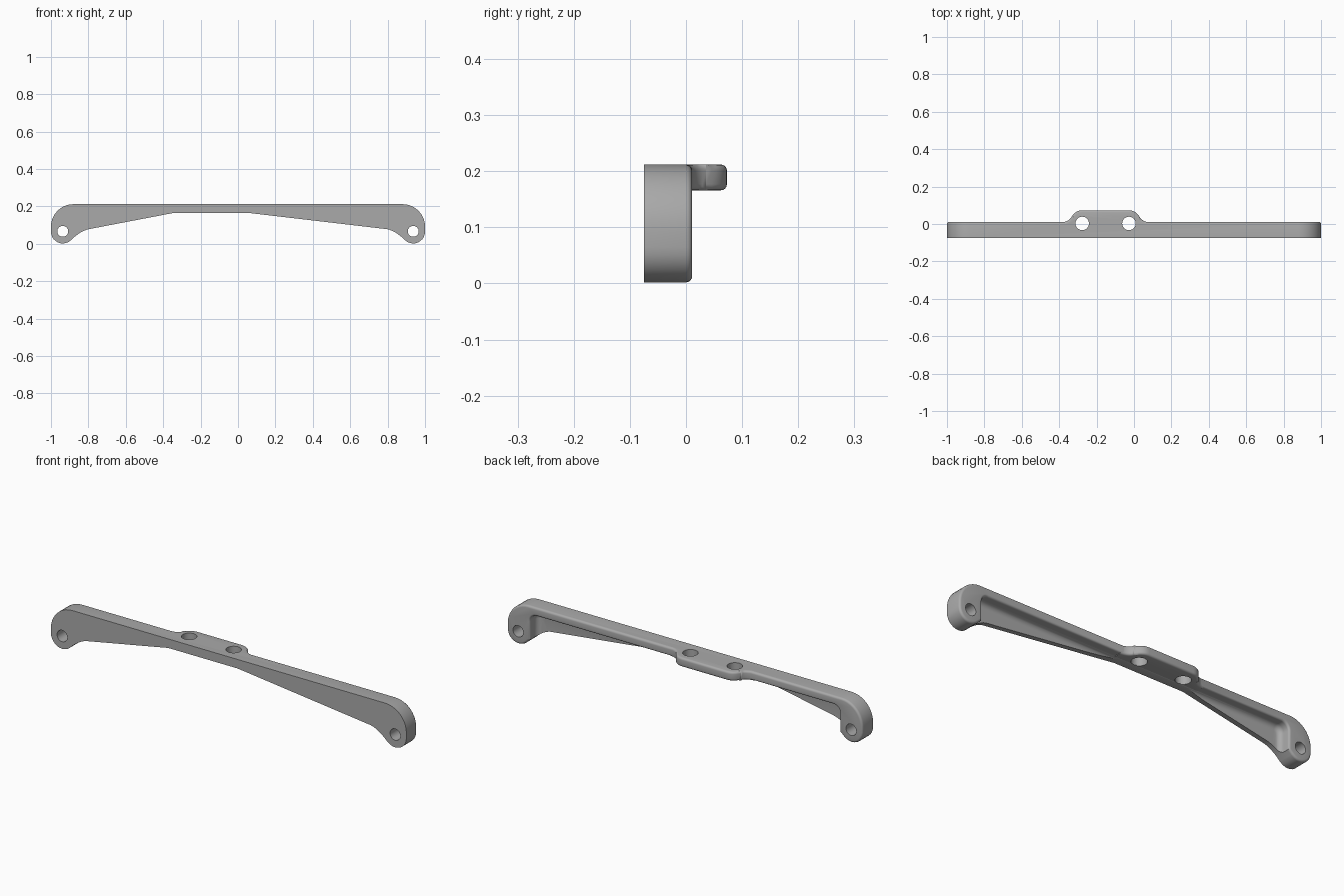
import bpy, bmesh
from math import sin, cos, pi, radians
from mathutils import Vector

cube = bpy.data.objects.get("Cube")
if cube:
    bpy.data.objects.remove(cube, do_unlink=True)

FRONT, BACK, TOP, UNDER, ROUND = -0.075, 0.011, 0.212, 0.166, 0.011
TAB_X, TAB_BACK = -0.152, 0.073

grey = bpy.data.materials.new("plain grey")
grey.use_nodes = True
grey.diffuse_color = (0.4, 0.4, 0.4, 1)
grey.node_tree.nodes["Principled BSDF"].inputs["Base Color"].default_value = grey.diffuse_color


def arc(cx, cy, r, a0, a1, n=10):
    angles = [radians(a0 + (a1 - a0) * i / n) for i in range(n + 1)]
    return [(cx + r * cos(a), cy + r * sin(a)) for a in angles]


def curve(a, b, c, n=7):
    a, b, c = Vector(a), Vector(b), Vector(c)
    ts = [i / n for i in range(n + 1)]
    return [tuple(a * (1 - t) ** 2 + b * 2 * t * (1 - t) + c * t * t) for t in ts]


def mirrored(points):
    return [(-x, y) for x, y in reversed(points)]


def finish(name, bm):
    bmesh.ops.recalc_face_normals(bm, faces=bm.faces)
    mesh = bpy.data.meshes.new(name)
    bm.to_mesh(mesh)
    bm.free()
    mesh.materials.append(grey)
    obj = bpy.data.objects.new(name, mesh)
    bpy.context.collection.objects.link(obj)
    return obj


def loft(name, rings, round_edge=None):
    """Skin matching rings of 3D points, cap both ends, round chosen edges."""
    bm = bmesh.new()
    loops = [[bm.verts.new(p) for p in ring] for ring in rings]
    n = len(loops[0])
    for a, b in zip(loops, loops[1:]):
        for i in range(n):
            j = (i + 1) % n
            bm.faces.new((a[i], a[j], b[j], b[i]))
    bm.faces.new(loops[0])
    bm.faces.new(loops[-1])
    bmesh.ops.recalc_face_normals(bm, faces=bm.faces)
    if round_edge:
        edges = [e for e in bm.edges if round_edge(e)]
        bmesh.ops.bevel(bm, geom=edges, offset=ROUND, segments=4, profile=0.5, affect='EDGES')
    return finish(name, bm)


def combine(obj, other, operation):
    mod = obj.modifiers.new(other.name, 'BOOLEAN')
    mod.operation, mod.object, mod.solver = operation, other, 'EXACT'
    other.hide_render = True
    bpy.context.view_layer.objects.active = obj
    bpy.ops.object.modifier_apply(modifier=mod.name)
    bpy.data.objects.remove(other, do_unlink=True)


# Main bar with rounded ends and hanging lugs
lug = curve((0.80, 0.078), (0.845, 0.067), (0.892, 0.0205))
lug += arc(0.937, 0.065, 0.063, -132, 0)
lug += arc(0.88, TOP - 0.12, 0.12, 0, 90)
outline = lug + mirrored(lug) + [(-0.34, UNDER), (0.05, UNDER)]
bar = loft("mounting_bar",
           [[(x, y, z) for x, z in outline] for y in (FRONT, BACK)],
           lambda e: all(v.co.y > BACK - 0.001 for v in e.verts))


# Hollow rear pocket with filleted floor and flared rim
def pocket_ring(y, inset):
    r = 0.037 - inset
    half = [(0.872 - inset, -0.2)] + arc(0.835, 0.132, r, 0, 90, 8)
    return [(x, y, z) for x, z in half + mirrored(half)]


FLOOR, FILLET, STEPS = -0.05, 0.026, 6
quarter = [i / STEPS * pi / 2 for i in range(STEPS + 1)]
rings = [pocket_ring(FLOOR + FILLET * (1 - cos(a)), FILLET * (1 - sin(a))) for a in quarter]
rings += [pocket_ring(BACK - ROUND + ROUND * sin(a), -ROUND * (1 - cos(a))) for a in quarter]
rings.append(pocket_ring(BACK + 0.02, -ROUND))
combine(bar, loft("pocket_cutter", rings), 'DIFFERENCE')

# Rear mounting tab, blended into the bar
side = curve((0.235, 0.009), (0.20, 0.011), (0.183, 0.036))
side += curve((0.183, 0.036), (0.162, TAB_BACK), (0.125, TAB_BACK))
tab_outline = [(0.235, -0.03)] + side + mirrored(side) + [(-0.235, -0.03)]
tab = loft("mounting_tab",
           [[(x + TAB_X, y, z) for x, y in tab_outline] for z in (UNDER, TOP)],
           lambda e: all(v.co.y > 0.008 for v in e.verts)
           and abs(e.verts[0].co.z - e.verts[1].co.z) < 0.001)
combine(bar, tab, 'UNION')

# Bolt holes through the lugs and the tab
for x in (-0.937, 0.937):
    hole = arc(x, 0.067, 0.029, 0, 348.75, 31)
    combine(bar, loft("lug_hole", [[(p, y, q) for p, q in hole] for y in (-0.2, 0.2)]), 'DIFFERENCE')
for x in (TAB_X - 0.125, TAB_X + 0.125):
    hole = arc(x, 0.003, 0.036, 0, 348.75, 31)
    combine(bar, loft("tab_hole", [[(p, q, z) for p, q in hole] for z in (0.1, 0.3)]), 'DIFFERENCE')

bar.select_set(True)
bpy.context.view_layer.objects.active = bar
bpy.ops.object.shade_smooth_by_angle(angle=radians(35))
